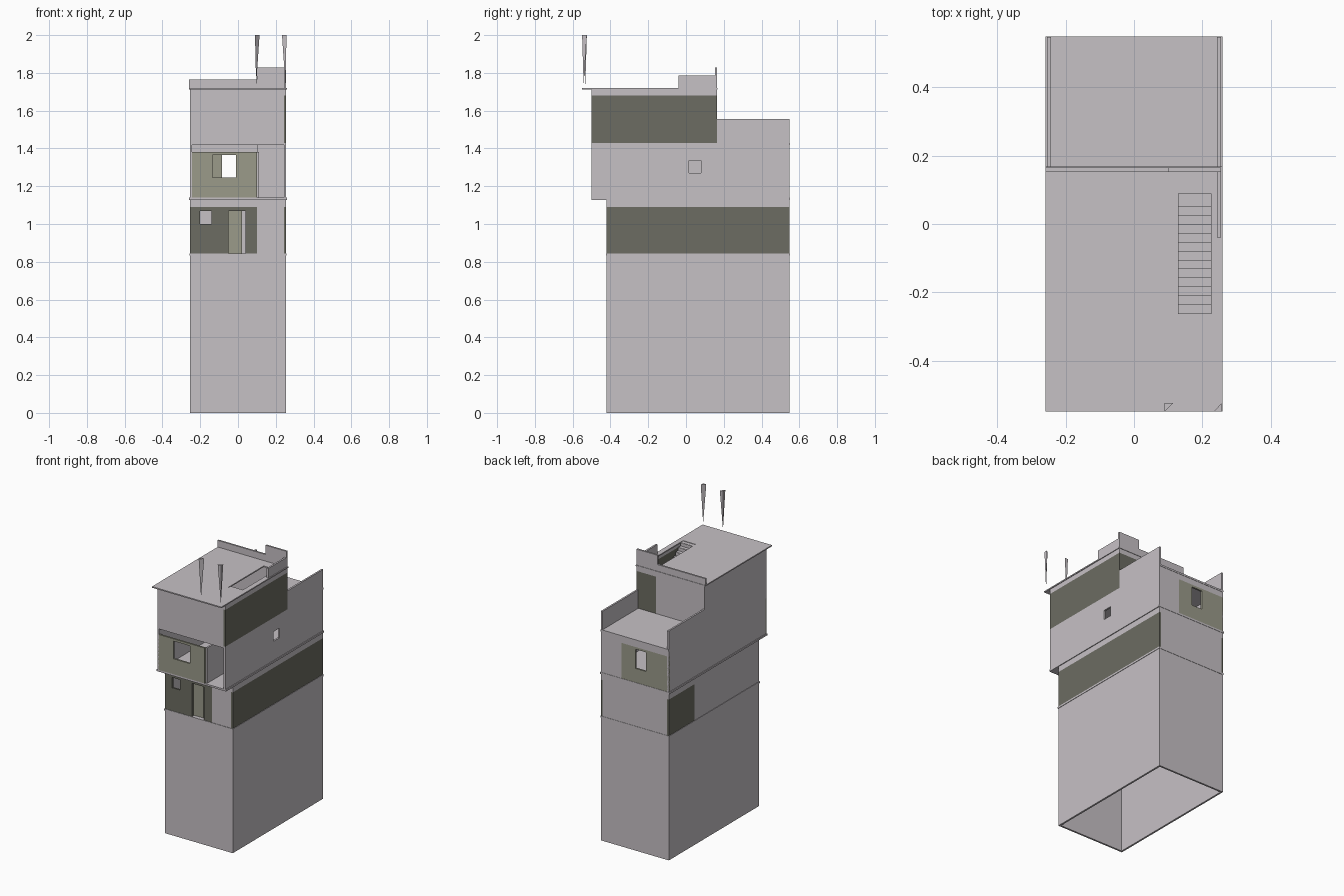
import bpy

cube = bpy.data.objects.get("Cube")
if cube:
    bpy.data.objects.remove(cube, do_unlink=True)


def material(name, color):
    m = bpy.data.materials.new(name)
    m.use_nodes = True
    m.diffuse_color = (*color, 1)
    m.node_tree.nodes["Principled BSDF"].inputs["Base Color"].default_value = (*color, 1)
    return m


PLASTER = material("pale grey plaster", (0.565, 0.533, 0.558))
DARK = material("dark olive cladding", (0.15, 0.15, 0.122))
LIGHT = material("light olive cladding", (0.328, 0.328, 0.255))

T = 0.012                      # wall thickness
W = 0.255                      # half width of the walls
FRONT, OVERHANG, REAR, SETBACK = -0.42, -0.5, 0.548, 0.165
SPLIT = 0.1                    # where the front cladding stops


def mesh_object(name, verts, faces, mat):
    me = bpy.data.meshes.new(name)
    me.from_pydata(verts, [], faces)
    me.materials.append(mat)
    ob = bpy.data.objects.new(name, me)
    bpy.context.collection.objects.link(ob)
    return ob


def sheet(name, axis, pos, u, v, mat=PLASTER, holes=(), thick=T):
    """Flat panel across one axis, with rectangular openings (u0, u1, v0, v1)."""
    us = sorted({*u, *(c for h in holes for c in h[:2])})
    vs = sorted({*v, *(c for h in holes for c in h[2:])})

    def point(a, b):
        p = [a, b]
        p.insert("xyz".index(axis), pos)
        return p

    n = len(vs)
    verts = [point(a, b) for a in us for b in vs]
    faces = []
    for i in range(len(us) - 1):
        for j in range(n - 1):
            mu, mv = (us[i] + us[i + 1]) / 2, (vs[j] + vs[j + 1]) / 2
            if not any(h[0] < mu < h[1] and h[2] < mv < h[3] for h in holes):
                k = i * n + j
                faces.append((k, k + n, k + n + 1, k + 1))
    ob = mesh_object(name, verts, faces, mat)
    mod = ob.modifiers.new("thickness", "SOLIDIFY")
    mod.thickness = thick
    mod.offset = 0
    return ob


H = T / 2
LEFT, RIGHT = W - H, -W + H    # centre planes of the side walls
SPAN = (-W, W)
INNER = (-W + T, W - T)

# Tall open-bottomed base
Z0 = (0, 0.832)
for side, x in (("left", LEFT), ("right", RIGHT)):
    sheet(f"base_{side}_wall", "x", x, (FRONT, REAR), Z0)
sheet("base_front_wall", "y", FRONT + H, INNER, Z0)
sheet("base_back_wall", "y", REAR - H, INNER, Z0)

# Floor slabs and roof with a stair opening
sheet("lower_slab", "z", 0.838, (-W - 0.003, W + 0.003), (FRONT - 0.003, 0.55))
sheet("middle_slab", "z", 1.134, (-0.26, 0.26), (OVERHANG, 0.55))
sheet("terrace_slab", "z", 1.424, (-W, W), (OVERHANG, 0.55))
sheet("roof_slab", "z", 1.716, (-0.26, 0.26), (-0.55, SETBACK + 0.003),
      holes=[(0.13, 0.225, -0.29, 0.09)], thick=0.008)

# First storey: dark cladding with a plaster strip above
LOW, CLAD, TOP = 0.844, 1.09, 1.128
sheet("first_left_cladding", "x", LEFT, (FRONT, REAR), (LOW, CLAD), DARK)
sheet("first_left_strip", "x", LEFT, (FRONT, REAR), (CLAD, TOP))
sheet("first_right_wall", "x", RIGHT, (FRONT, 0.275), (LOW, CLAD))
sheet("first_right_cladding", "x", RIGHT, (0.275, REAR), (LOW, CLAD), DARK)
sheet("first_right_strip", "x", RIGHT, (FRONT, REAR), (CLAD, TOP))
sheet("first_front_cladding", "y", FRONT + H, (-W, SPLIT), (LOW, CLAD), DARK,
      holes=[(-0.2, -0.14, 1.0, 1.07), (-0.05, 0.04, LOW, 1.07)])
sheet("first_front_wall", "y", FRONT + H, (SPLIT, W - T), (LOW, CLAD))
sheet("first_front_strip", "y", FRONT + H, INNER, (CLAD, TOP))
sheet("first_back_wall", "y", REAR - H, INNER, (LOW, TOP))
sheet("front_door_leaf", "y", FRONT + 0.03, (-0.055, 0.02), (LOW, 1.07), LIGHT)

# Second storey: light cladding front and back, open balcony bay
LOW, CLAD, TOP = 1.14, 1.38, 1.418
sheet("second_left_wall", "x", LEFT, (OVERHANG, REAR), (LOW, TOP),
      holes=[(0.015, 0.08, 1.27, 1.335)])
sheet("second_right_wall", "x", RIGHT, (OVERHANG, REAR), (LOW, TOP))
sheet("second_front_cladding", "y", OVERHANG + H, (-W, SPLIT), (LOW, CLAD), LIGHT,
      holes=[(-0.135, -0.01, 1.245, 1.365)])
sheet("second_back_cladding", "y", REAR - H, (-W, SPLIT), (LOW, CLAD), LIGHT,
      holes=[(-0.085, -0.005, 1.235, 1.365)])
sheet("second_back_wall", "y", REAR - H, (SPLIT, W - T), (LOW, CLAD))
sheet("second_back_strip", "y", REAR - H, INNER, (CLAD, TOP))
sheet("balcony_partition", "x", SPLIT + H, (OVERHANG + T, -0.2), (LOW, CLAD))
sheet("balcony_back_wall", "y", -0.2, (SPLIT, W - T), (LOW, TOP))
sheet("balcony_door", "y", -0.209, (0.18, 0.23), (LOW, 1.34), thick=0.006)

# Third storey, set back behind the terrace
LOW, CLAD, TOP = 1.43, 1.68, 1.713
sheet("third_left_cladding", "x", LEFT, (OVERHANG, SETBACK), (LOW, CLAD), DARK)
sheet("third_left_strip", "x", LEFT, (OVERHANG, SETBACK), (CLAD, TOP))
sheet("third_right_wall", "x", RIGHT, (OVERHANG, SETBACK), (LOW, TOP))
sheet("third_front_wall", "y", OVERHANG + H, INNER, (LOW, TOP))
sheet("third_back_wall", "y", SETBACK - H, INNER, (LOW, TOP),
      holes=[(0.11, W - T, LOW, CLAD)])
sheet("terrace_door", "y", SETBACK - H, (0.11, W - T), (LOW, CLAD), DARK)

# Parapets on the terrace and the roof
for side, x in (("left", LEFT), ("right", RIGHT)):
    sheet(f"terrace_{side}_parapet", "x", x, (SETBACK, REAR), (1.418, 1.555))
sheet("roof_back_parapet", "y", SETBACK - H, (-0.26, SPLIT), (1.72, 1.765))
sheet("roof_tall_parapet", "y", SETBACK - H, (SPLIT, W), (1.72, 1.828))
sheet("roof_side_parapet", "x", LEFT, (-0.04, SETBACK - T), (1.72, 1.785))

# Stair rising from the terrace door to the roof
STEPS = 13
going, rise = 0.34 / STEPS, 0.285 / STEPS
for i in range(STEPS):
    y, z = 0.05 - i * going, LOW + i * rise
    sheet(f"stair_riser_{i + 1}", "y", y, (0.13, 0.225), (z, z + rise), thick=0.004)
    sheet(f"stair_tread_{i + 1}", "z", z + rise, (0.13, 0.225), (y - going, y), thick=0.004)

# Inverted three-sided spikes above the front roof edge
for name, x, d in (("inner_spike", 0.09, 1), ("corner_spike", 0.257, -1)):
    y = -0.5375 + 0.0125 * d
    top = [(x, y, 2), (x + 0.024 * d, y, 2), (x, y - 0.025 * d, 2)]
    mesh_object(name, top + [(x + 0.006 * d, y - 0.008 * d, 1.735)],
                [(0, 2, 1), (0, 1, 3), (1, 2, 3), (2, 0, 3)][::1], PLASTER)
